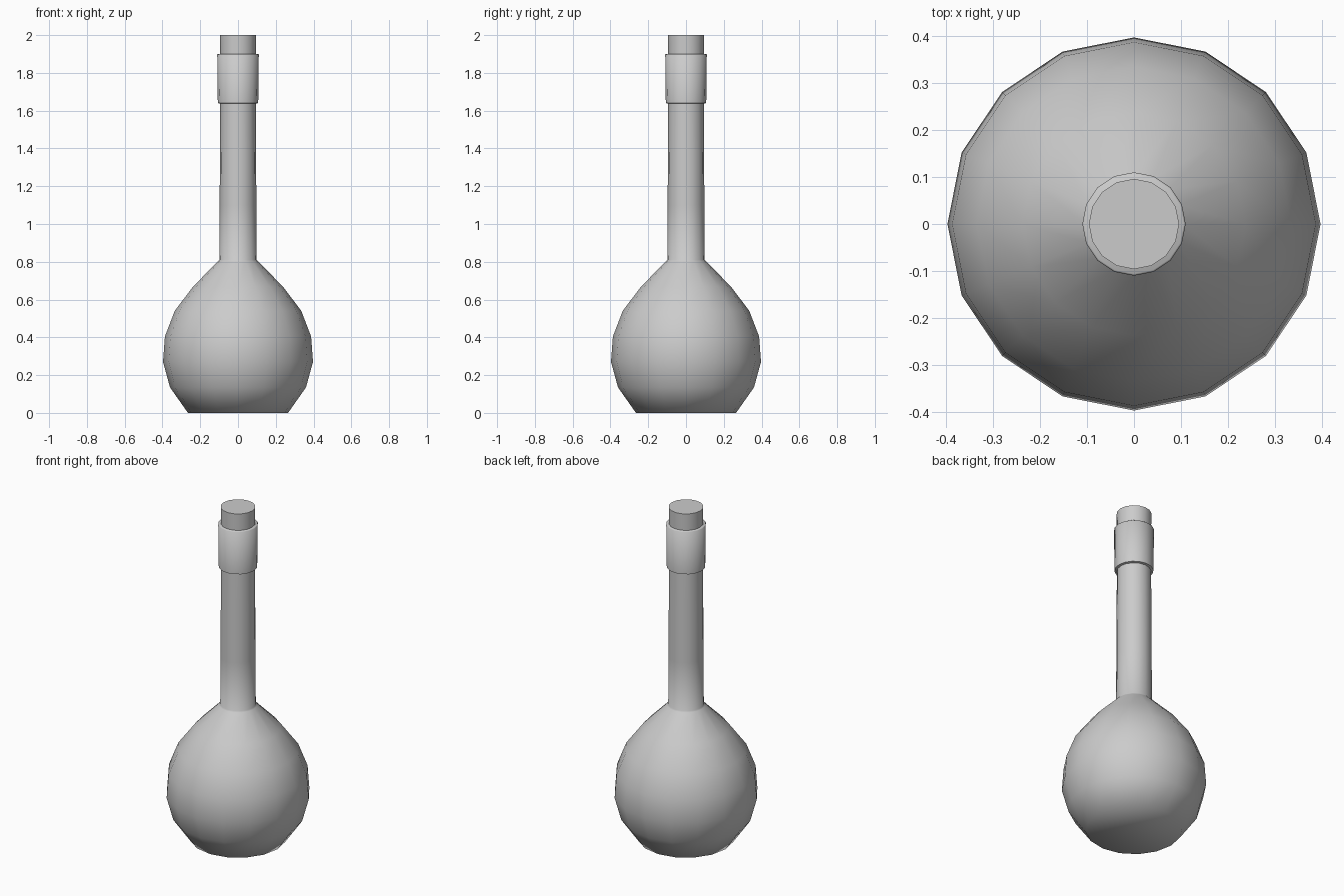
import bpy, bmesh, math

if "Cube" in bpy.data.objects:
    bpy.data.objects.remove(bpy.data.objects["Cube"])

SIDES = 16


def lathe(name, profile, smooth_angle):
    """Revolve (radius, height) points into a capped solid."""
    bm = bmesh.new()
    rings = []
    for r, z in profile:
        rings.append([bm.verts.new((r * math.cos(2 * math.pi * i / SIDES),
                                    r * math.sin(2 * math.pi * i / SIDES), z))
                      for i in range(SIDES)])
    for low, high in zip(rings, rings[1:]):
        for i in range(SIDES):
            j = (i + 1) % SIDES
            bm.faces.new((low[i], low[j], high[j], high[i]))
    bm.faces.new(rings[0][::-1])
    bm.faces.new(rings[-1])
    mesh = bpy.data.meshes.new(name)
    bm.to_mesh(mesh)
    bm.free()
    obj = bpy.data.objects.new(name, mesh)
    bpy.context.collection.objects.link(obj)
    bpy.ops.object.select_all(action='DESELECT')
    obj.select_set(True)
    bpy.context.view_layer.objects.active = obj
    bpy.ops.object.shade_smooth_by_angle(angle=math.radians(smooth_angle))
    return obj


# Bottle: round bulb, slim neck, raised lip collar
lathe("bottle", [
    (0.265, 0.0), (0.36, 0.135), (0.397, 0.27), (0.387, 0.405),
    (0.335, 0.54), (0.237, 0.67), (0.105, 0.803),
    (0.099, 0.81), (0.097, 1.10), (0.096, 1.38), (0.094, 1.637),
    (0.107, 1.64), (0.110, 1.897), (0.106, 1.90)], 60)

# Stopper in the mouth
lathe("stopper", [(0.094, 1.88), (0.096, 2.0)], 40)
